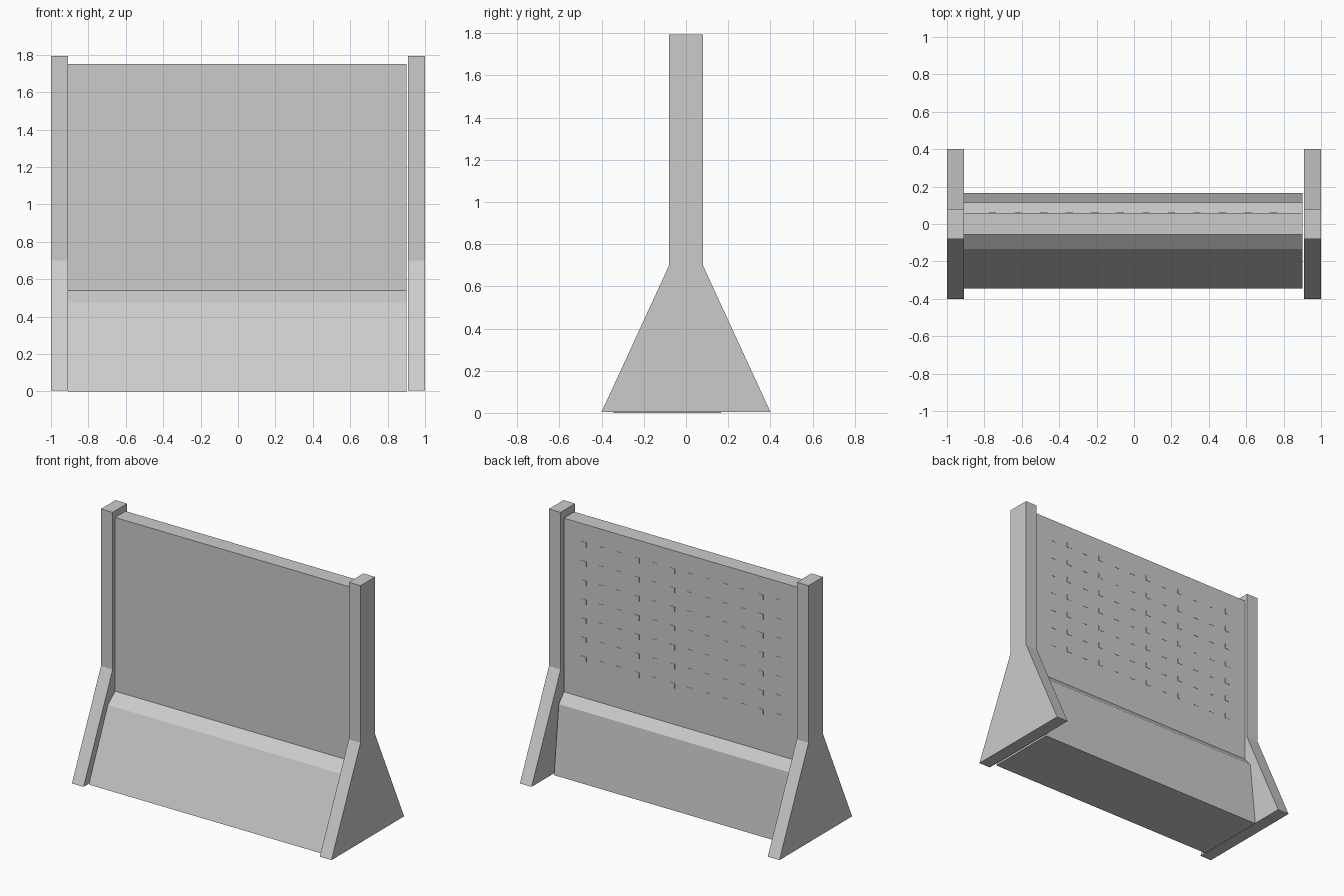
import bpy
import bmesh
from mathutils import Matrix, Vector

if "Cube" in bpy.data.objects:
    bpy.data.objects.remove(bpy.data.objects["Cube"], do_unlink=True)

# One plain concrete grey for everything
grey = bpy.data.materials.new("concrete_grey")
grey.use_nodes = True
colour = (0.6, 0.6, 0.6, 1)
grey.diffuse_color = colour
grey.node_tree.nodes["Principled BSDF"].inputs["Base Color"].default_value = colour


def finish(name, bm):
    mesh = bpy.data.meshes.new(name)
    bm.to_mesh(mesh)
    bm.free()
    mesh.materials.append(grey)
    obj = bpy.data.objects.new(name, mesh)
    bpy.context.collection.objects.link(obj)
    return obj


def extrude_profile(name, profile, x0, x1, turn_underside=False):
    """Extrude a (y, z) outline along x."""
    bm = bmesh.new()
    face = bm.faces.new([bm.verts.new((x0, y, z)) for y, z in profile])
    moved = bmesh.ops.extrude_face_region(bm, geom=[face])["geom"]
    verts = [v for v in moved if isinstance(v, bmesh.types.BMVert)]
    bmesh.ops.translate(bm, vec=(x1 - x0, 0, 0), verts=verts)
    bmesh.ops.recalc_face_normals(bm, faces=bm.faces)
    if turn_underside:
        for f in bm.faces:
            if f.normal.z < -0.9:
                f.normal_flip()
    return finish(name, bm)


# Upright posts with flared feet
half = [(0.4, 0.005), (0.08, 0.7), (0.08, 1.795)]
post = half + [(-y, z) for y, z in reversed(half)]
extrude_profile("left_post", post, 0.91, 1.0)
extrude_profile("right_post", post, -1.0, -0.91)

# Wall: sloped footing with bevelled shoulders below an upright panel
wall = [(-0.345, 0), (0.167, 0), (0.115, 0.475), (0.06, 0.54), (0.06, 1.75),
        (-0.055, 1.75), (-0.055, 0.54), (-0.135, 0.475)]
extrude_profile("wall_panel", wall, -0.908, 0.9, turn_underside=True)

# Grid of small square studs on the back of the panel
bm = bmesh.new()
size = Matrix.Diagonal((0.038, 0.004, 0.036, 1))
for col in range(12):
    for row in range(7):
        centre = Vector(((col - 5.5) * 0.1365 - 0.005, 0.06, 0.81 + row * 0.133))
        bmesh.ops.create_cube(bm, size=1, matrix=Matrix.Translation(centre) @ size)
finish("back_studs", bm)
